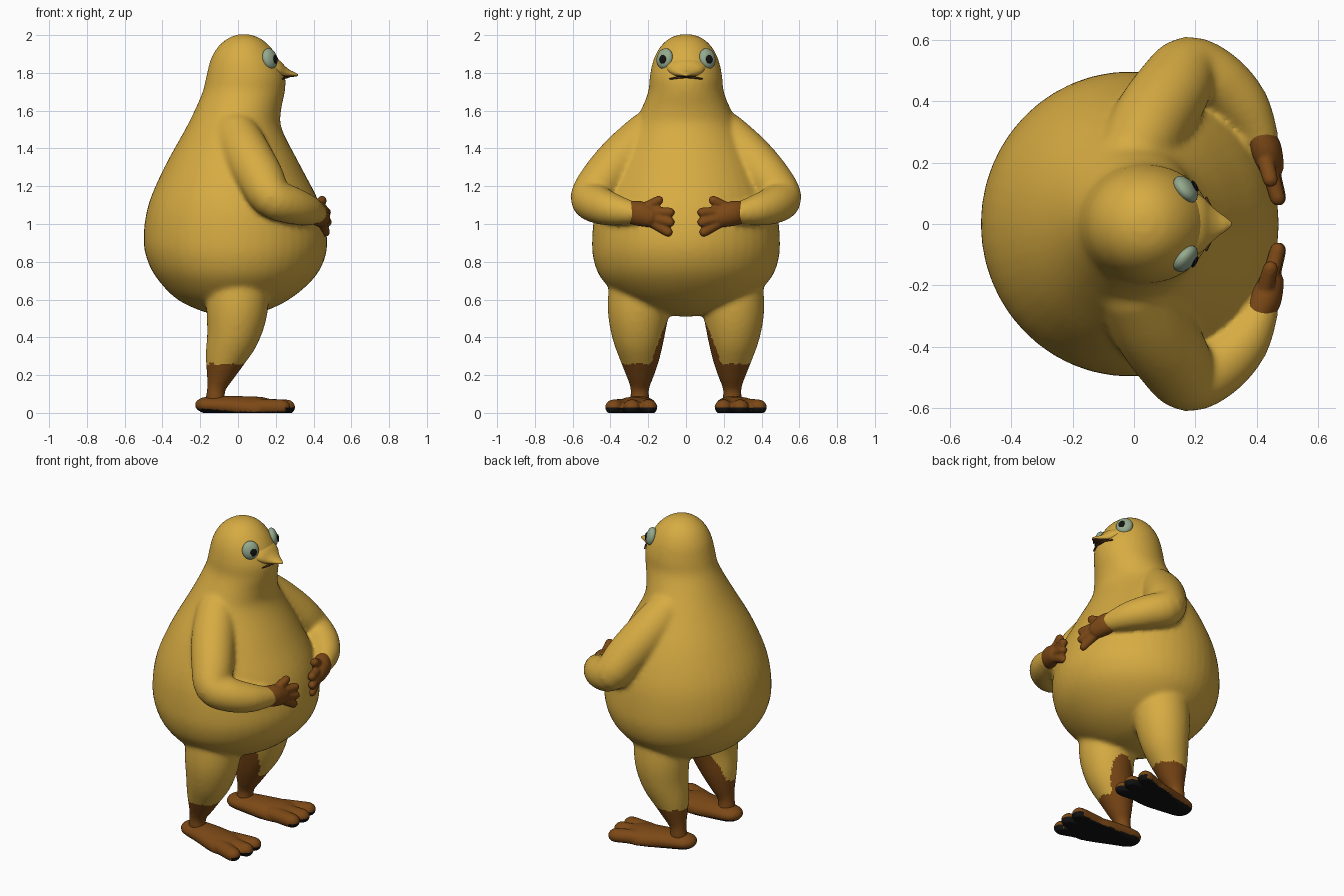
import bpy
import bmesh
import math
from mathutils import Vector, Matrix

cube = bpy.data.objects.get("Cube")
if cube:
    bpy.data.objects.remove(cube, do_unlink=True)


def material(name, rgb):
    m = bpy.data.materials.new(name)
    m.use_nodes = True
    m.diffuse_color = (*rgb, 1)
    bsdf = next(n for n in m.node_tree.nodes if n.type == 'BSDF_PRINCIPLED')
    bsdf.inputs["Base Color"].default_value = (*rgb, 1)
    bsdf.inputs["Roughness"].default_value = 0.7
    return m


YELLOW = material("golden_yellow", (0.68, 0.41, 0.055))
BROWN = material("brown_skin", (0.2, 0.065, 0.008))
EYE = material("pale_green_eye", (0.30, 0.40, 0.27))
BLACK = material("black", (0.006, 0.006, 0.006))
DARK = material("dark_mouth", (0.06, 0.025, 0.006))


def resample(rows, steps=4):
    """Catmull-Rom interpolation of tuples of any length."""
    pts = [Vector(r) for r in rows]
    out = []
    for i in range(len(pts) - 1):
        a, b, c, d = pts[max(i - 1, 0)], pts[i], pts[i + 1], pts[min(i + 2, len(pts) - 1)]
        for k in range(steps):
            t = k / steps
            out.append(b + (c - a) * (t / 2) + (a * 2 - b * 5 + c * 4 - d) * (t * t / 2)
                       + (b * 3 - a - c * 3 + d) * (t ** 3 / 2))
    return out + [pts[-1]]


def loft(bm, rings, sides=32):
    """Skin a list of (centre, u axis, v axis) ellipses, closed at both ends."""
    loops = []
    for c, u, v in rings:
        angles = [math.tau * i / sides for i in range(sides)]
        loops.append([bm.verts.new(c + u * math.cos(a) + v * math.sin(a)) for a in angles])
    faces = [bm.faces.new(loops[0]), bm.faces.new(loops[-1])]
    for p, q in zip(loops, loops[1:]):
        for i in range(sides):
            j = (i + 1) % sides
            faces.append(bm.faces.new((p[i], p[j], q[j], q[i])))
    bmesh.ops.recalc_face_normals(bm, faces=faces)


def tube(bm, path, side=1, up=(0, 0, 1), squash=1.0):
    """Round-ended tube through (x, y, z, radius) points; side mirrors y."""
    pts = resample([(x, y * side, z, r) for x, y, z, r in path])
    up = Vector((up[0], up[1] * side, up[2]))
    rings = []
    last = len(pts) - 1
    for i, p in enumerate(pts):
        t = (pts[min(i + 1, last)].xyz - pts[max(i - 1, 0)].xyz).normalized()
        u = t.cross(up).normalized()
        v = u.cross(t)
        ring = [(p.xyz, u * p.w * squash, v * p.w)]
        if i in (0, last):
            sign = -1 if i == 0 else 1
            for deg in (30, 55, 75, 88):
                a = math.radians(deg)
                r = p.w * math.cos(a)
                ring.append((p.xyz + t * sign * p.w * math.sin(a), u * r * squash, v * r))
            if i == 0:
                ring.reverse()
        rings += ring
    loft(bm, rings)


def finish(name, bm, mats, rule=None):
    me = bpy.data.meshes.new(name)
    bm.to_mesh(me)
    bm.free()
    ob = bpy.data.objects.new(name, me)
    bpy.context.collection.objects.link(ob)
    for m in mats:
        me.materials.append(m)
    for p in me.polygons:
        p.use_smooth = True
        if rule:
            p.material_index = rule(p.center, p.normal)
    return ob


def fuse(name, bm, voxel, rounds, mats, rule=None, floor=False):
    """Melt overlapping lofts into one smooth skin, then colour it."""
    ob = finish(name, bm, [])
    rm = ob.modifiers.new("melt", 'REMESH')
    rm.mode = 'VOXEL'
    rm.voxel_size = voxel
    sm = ob.modifiers.new("soften", 'SMOOTH')
    sm.factor = 0.5
    sm.iterations = rounds
    deps = bpy.context.evaluated_depsgraph_get()
    melted = bpy.data.meshes.new_from_object(ob.evaluated_get(deps))
    bpy.data.objects.remove(ob, do_unlink=True)
    bm = bmesh.new()
    bm.from_mesh(melted)
    bpy.data.meshes.remove(melted)
    if floor:
        for v in bm.verts:
            v.co.z = max(v.co.z, 0)
    bm.normal_update()
    return finish(name, bm, mats, rule)


# Body: head, neck and belly as one profile of (height, back, front, half width)
profile = [(2.004, 0.0, 0.06, 0.03), (1.985, -0.05, 0.115, 0.085), (1.94, -0.105, 0.17, 0.135),
           (1.87, -0.145, 0.217, 0.172), (1.78, -0.168, 0.25, 0.192), (1.7, -0.187, 0.248, 0.2),
           (1.6, -0.23, 0.228, 0.24), (1.5, -0.28, 0.233, 0.29), (1.3, -0.39, 0.335, 0.4),
           (1.1, -0.475, 0.435, 0.475), (0.92, -0.5, 0.472, 0.497), (0.8, -0.477, 0.453, 0.487),
           (0.7, -0.42, 0.39, 0.44), (0.6, -0.32, 0.27, 0.33), (0.535, -0.18, 0.13, 0.18),
           (0.51, -0.05, 0.0, 0.03)]
bm = bmesh.new()
loft(bm, [(Vector(((b + f) / 2, 0, z)), Vector(((f - b) / 2, 0, 0)), Vector((0, w, 0)))
          for z, b, f, w in resample(profile)], 48)

arm = [(-0.01, 0.2, 1.48, 0.12), (0.05, 0.32, 1.36, 0.13), (0.12, 0.43, 1.24, 0.125),
       (0.18, 0.505, 1.14, 0.108), (0.28, 0.46, 1.1, 0.1), (0.36, 0.38, 1.075, 0.085),
       (0.41, 0.29, 1.06, 0.062)]
leg = [(0, 0.24, 0.72, 0.165), (-0.005, 0.252, 0.55, 0.163), (-0.025, 0.252, 0.42, 0.143),
       (-0.065, 0.245, 0.3, 0.11), (-0.095, 0.243, 0.2, 0.075), (-0.115, 0.245, 0.13, 0.05),
       (-0.12, 0.245, 0.07, 0.053)]
for side in (1, -1):
    tube(bm, arm, side, up=(1, 0.7, 0.9))
    tube(bm, leg, side, up=(1, 0, 0))


def body_colour(c, n):
    # Brown shins, reaching higher on the inner side of each leg
    inward = -n.y * math.copysign(1, c.y)
    return int(c.z < 0.26 + 0.55 * max(0, inward - 0.55) and abs(c.y) > 0.05)


fuse("body", bm, 0.013, 10, [YELLOW, BROWN], body_colour)

# Beak: flared base narrowing to a flat-bottomed tip, (x, half width, top, bottom)
bm = bmesh.new()
beak = [(0.19, 0.11, 1.885, 1.77), (0.225, 0.088, 1.862, 1.771), (0.25, 0.062, 1.835, 1.773),
        (0.275, 0.04, 1.815, 1.777), (0.3, 0.022, 1.803, 1.78), (0.318, 0.006, 1.792, 1.783)]
loft(bm, [(Vector((x, 0, (t + b) / 2)), Vector((0, w, 0)), Vector((0, 0, (t - b) / 2)))
          for x, w, t, b in resample(beak)])
finish("beak", bm, [YELLOW, DARK], lambda c, n: int(n.z < -0.75))

# Mouth line wrapped around the face below the beak
bm = bmesh.new()
tube(bm, [(0.236, -0.085, 1.768, 0.004), (0.252, -0.045, 1.775, 0.006), (0.262, 0, 1.778, 0.006),
          (0.252, 0.045, 1.775, 0.006), (0.236, 0.085, 1.768, 0.004)])
finish("mouth", bm, [DARK])


def button(name, centre, normal, size, mat):
    """Flattened ball facing along a normal; size is (width, height, depth)."""
    bm = bmesh.new()
    turn = Vector(normal).to_track_quat('Z', 'Y').to_matrix().to_4x4()
    w, h, d = size
    bmesh.ops.create_uvsphere(bm, u_segments=32, v_segments=16, radius=1,
                              matrix=Matrix.Translation(centre) @ turn @ Matrix.Diagonal((w, h, d, 1)))
    finish(name, bm, [mat])


# Fingers as (base, tip) pairs of (x, y, z); the first is the thumb
fingers = [((0.425, 0.22, 1.085), (0.445, 0.145, 1.125)), ((0.44, 0.19, 1.065), (0.468, 0.085, 1.062)),
           ((0.445, 0.19, 1.035), (0.472, 0.085, 1.01)), ((0.44, 0.19, 1.015), (0.462, 0.095, 0.957))]
# Toes as (tip x, base y, tip y)
toes = [(0.25, 0.215, 0.197), (0.257, 0.275, 0.287), (0.232, 0.33, 0.383)]

for side, label in ((1, "left"), (-1, "right")):
    # Eye with pupil
    button(label + "_eye", (0.168, 0.113 * side, 1.875), (0.74, 0.62 * side, 0.2), (0.05, 0.056, 0.03), EYE)
    button(label + "_pupil", (0.199, 0.124 * side, 1.872), (0.85, 0.48 * side, 0.12), (0.02, 0.023, 0.006), BLACK)

    # Hand: wrist, palm and four digits
    bm = bmesh.new()
    tube(bm, [(0.405, 0.29, 1.062, 0.062), (0.425, 0.245, 1.055, 0.066), (0.44, 0.2, 1.04, 0.058)],
         side, squash=0.85)
    for base, tip in fingers:
        tube(bm, [(*base, 0.028), (*tip, 0.025)], side)
    fuse(label + "_hand", bm, 0.007, 4, [BROWN])

    # Foot: long flat sole with three toes
    bm = bmesh.new()
    tube(bm, [(-0.15, 0.235, 0.04, 0.078), (-0.05, 0.248, 0.035, 0.092), (0.04, 0.262, 0.025, 0.105),
              (0.12, 0.277, 0.018, 0.112)], side, up=(0, 1, 0), squash=0.6)
    for tip, y0, y1 in toes:
        tube(bm, [(0.1, y0, 0.03, 0.05), (tip, y1, 0.03, 0.046)], side, up=(0, 1, 0), squash=0.9)
    fuse(label + "_foot", bm, 0.008, 4, [BROWN, BLACK],
         lambda c, n: int(c.z < 0.008 or n.z < -0.6 or (c.x > 0.25 and c.z < 0.026)), floor=True)
